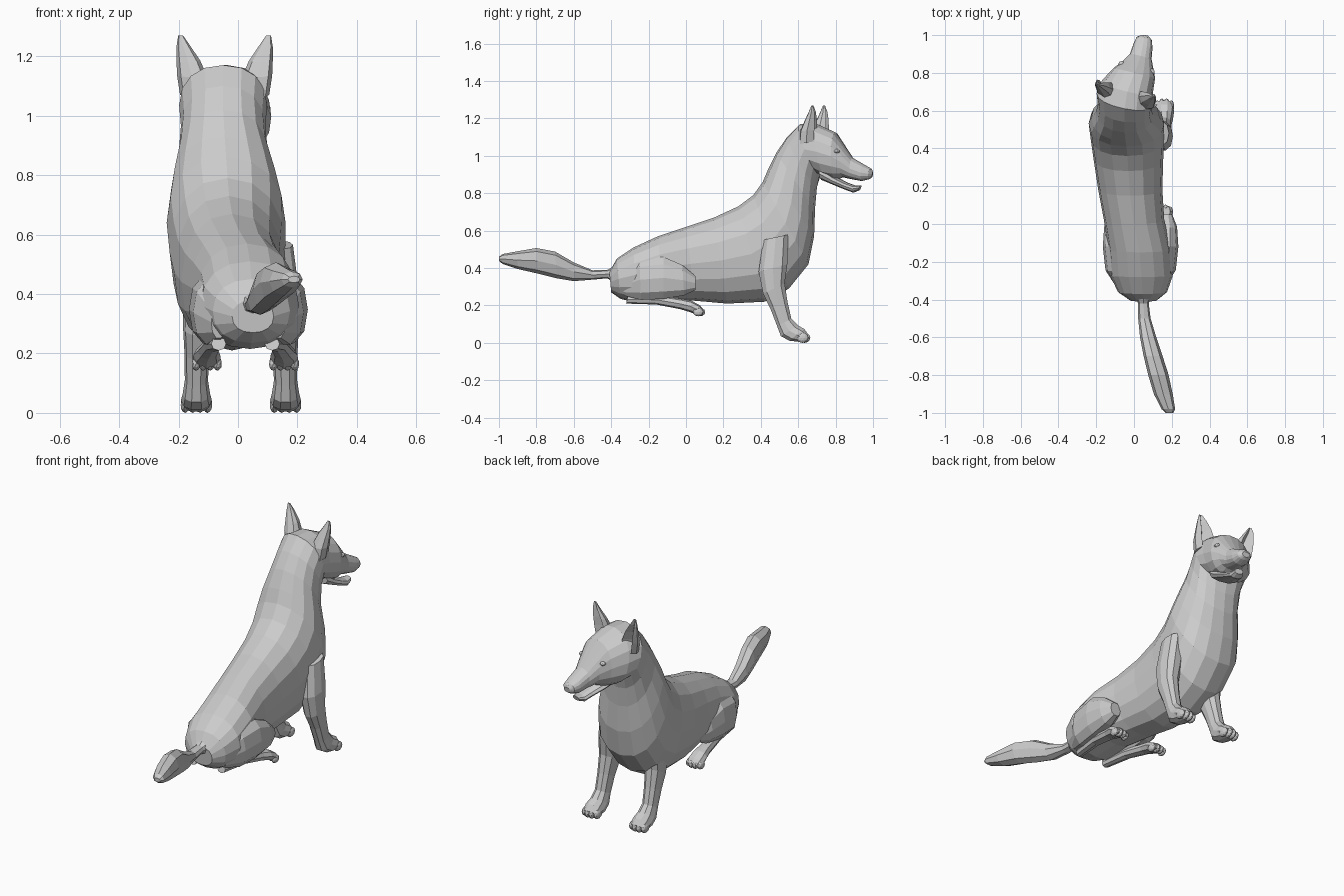
import bpy, bmesh, math
from mathutils import Vector, Matrix


def finish(name, bm):
    bmesh.ops.recalc_face_normals(bm, faces=bm.faces)
    me = bpy.data.meshes.new(name)
    bm.to_mesh(me)
    bm.free()
    ob = bpy.data.objects.new(name, me)
    bpy.context.collection.objects.link(ob)
    return ob


def loft(name, rows, sides=10, cx=0.0, side=1, dy=0.0, power=0.9, dent=0.0):
    """Skin rings given as (top y, top z, bottom y, bottom z, x, half width, yaw)."""
    bm = bmesh.new()
    rings = []
    for ty, tz, by, bz, x, hw, *yaw in rows:
        yaw = yaw[0] if yaw else 0
        mid = Vector((cx + side * x, (ty + by) / 2 + dy, (tz + bz) / 2))
        up = Vector((0, (ty - by) / 2, (tz - bz) / 2))
        ring = []
        for i in range(sides):
            a = 2 * math.pi * i / sides
            c, s = math.cos(a), math.sin(a)
            u = math.copysign(abs(c) ** power, c) * hw
            v = math.copysign(abs(s) ** power, s)
            if dent and s > 0.99:
                v -= dent
            ring.append(bm.verts.new(mid + up * v + Vector((u, -yaw * u, 0))))
        rings.append(ring)
    for r0, r1 in zip(rings, rings[1:]):
        for i in range(sides):
            j = (i + 1) % sides
            bm.faces.new((r0[i], r0[j], r1[j], r1[i]))
    bm.faces.new(rings[0])
    bm.faces.new(rings[-1][::-1])
    return finish(name, bm)


def blob(name, spots):
    """Faceted lumps given as (centre, size)."""
    bm = bmesh.new()
    for loc, size in spots:
        m = Matrix.Translation(loc) @ Matrix.Diagonal((*size, 1))
        bmesh.ops.create_icosphere(bm, subdivisions=2, radius=1, matrix=m)
    return finish(name, bm)


# Torso, neck and upper head in one skin, head turned slightly to +x
loft("body_and_head", [
    (-0.41, 0.38, -0.40, 0.27, 0.05, 0.07),
    (-0.37, 0.45, -0.35, 0.235, 0.045, 0.13),
    (-0.28, 0.51, -0.27, 0.215, 0.04, 0.165),
    (-0.15, 0.57, -0.12, 0.23, 0.03, 0.165),
    (0.00, 0.62, 0.05, 0.225, 0.00, 0.16),
    (0.15, 0.67, 0.22, 0.21, -0.02, 0.17),
    (0.28, 0.73, 0.42, 0.22, -0.03, 0.185),
    (0.36, 0.79, 0.55, 0.29, -0.035, 0.195),
    (0.41, 0.86, 0.655, 0.42, -0.04, 0.20),
    (0.44, 0.93, 0.685, 0.57, -0.045, 0.18),
    (0.485, 1.02, 0.69, 0.72, -0.05, 0.15, 0.05),
    (0.54, 1.10, 0.70, 0.83, -0.05, 0.142, 0.12),
    (0.61, 1.17, 0.715, 0.90, -0.05, 0.148, 0.2),
    (0.70, 1.17, 0.755, 0.875, -0.035, 0.135, 0.24),
    (0.80, 1.125, 0.80, 0.87, 0.002, 0.11, 0.24),
    (0.85, 1.05, 0.84, 0.885, 0.022, 0.08, 0.24),
    (0.89, 0.99, 0.885, 0.875, 0.036, 0.057, 0.24),
    (0.95, 0.955, 0.94, 0.865, 0.048, 0.05, 0.24),
    (0.985, 0.935, 0.98, 0.875, 0.054, 0.04, 0.2),
    (1.00, 0.915, 0.995, 0.885, 0.056, 0.02, 0.1),
], sides=16)

# Lower jaw
loft("lower_jaw", [
    (0.73, 0.94, 0.73, 0.87, -0.01, 0.08, 0.24),
    (0.80, 0.89, 0.79, 0.845, 0.01, 0.065, 0.24),
    (0.855, 0.86, 0.85, 0.82, 0.03, 0.048, 0.24),
    (0.90, 0.843, 0.895, 0.803, 0.04, 0.038, 0.24),
    (0.935, 0.843, 0.925, 0.815, 0.047, 0.024, 0.24),
])

# Nose pad and eyes
blob("nose", [((0.055, 0.978, 0.918), (0.024, 0.02, 0.018))])
blob("eyes", [((0.014 + s * 0.08, 0.825 - s * 0.02, 1.025), (0.016, 0.018, 0.012))
              for s in (-1, 1)])

for label, s in (("left", -1), ("right", 1)):
    # Pointed, hollow-fronted ears
    loft(label + "_ear", [
        (0.735, 1.08, 0.635, 1.06, 0.10, 0.05, 0.22),
        (0.738, 1.14, 0.64, 1.13, 0.11, 0.05, 0.22),
        (0.735, 1.19, 0.662, 1.18, 0.122, 0.04, 0.22),
        (0.727, 1.235, 0.685, 1.23, 0.138, 0.024, 0.22),
        (0.712, 1.27, 0.702, 1.27, 0.148, 0.008, 0.22),
    ], sides=8, cx=-0.045, side=s, dy=-s * 0.031, dent=1.3)

    # Front leg and paw (rings run from front edge to back edge)
    loft(label + "_front_leg", [
        (0.55, 0.58, 0.41, 0.55, 0.12, 0.055),
        (0.545, 0.42, 0.385, 0.38, 0.138, 0.058),
        (0.53, 0.32, 0.41, 0.26, 0.145, 0.05),
        (0.545, 0.22, 0.45, 0.18, 0.148, 0.042),
        (0.565, 0.13, 0.485, 0.09, 0.15, 0.039),
        (0.60, 0.095, 0.505, 0.035, 0.15, 0.046),
        (0.635, 0.075, 0.55, 0.01, 0.15, 0.052),
        (0.655, 0.045, 0.62, 0.003, 0.15, 0.046),
    ], cx=0.01, side=s)
    blob(label + "_front_toes", [
        ((0.01 + s * 0.15 + k * 0.025, 0.638 - abs(k) * 0.01, 0.027),
         (0.016, 0.032, 0.027)) for k in (-1.5, -0.5, 0.5, 1.5)])

    # Folded thigh
    loft(label + "_thigh", [
        (-0.35, 0.36, -0.33, 0.25, 0.10, 0.025),
        (-0.25, 0.45, -0.24, 0.225, 0.118, 0.068),
        (-0.12, 0.465, -0.12, 0.23, 0.13, 0.07),
        (-0.02, 0.42, -0.01, 0.25, 0.135, 0.058),
        (0.05, 0.36, 0.05, 0.28, 0.135, 0.033),
    ], cx=0.035, side=s)

    # Hind foot lying forward under the thigh
    loft(label + "_hind_foot", [
        (-0.31, 0.255, -0.32, 0.21, 0.09, 0.025),
        (-0.15, 0.255, -0.16, 0.205, 0.11, 0.03),
        (-0.02, 0.235, -0.03, 0.18, 0.125, 0.035),
        (0.03, 0.225, 0.02, 0.165, 0.13, 0.045),
        (0.075, 0.20, 0.065, 0.148, 0.13, 0.048),
        (0.095, 0.175, 0.09, 0.15, 0.13, 0.038),
    ], cx=0.025, side=s, sides=8)
    blob(label + "_hind_toes", [
        ((0.025 + s * 0.13 + k * 0.024, 0.08 - abs(k) * 0.01, 0.165),
         (0.015, 0.028, 0.023)) for k in (-1.5, -0.5, 0.5, 1.5)])

# Bushy tail, swinging to +x
loft("tail", [
    (-0.37, 0.42, -0.37, 0.31, 0.05, 0.05),
    (-0.42, 0.39, -0.42, 0.345, 0.05, 0.028),
    (-0.50, 0.388, -0.50, 0.338, 0.055, 0.033),
    (-0.60, 0.43, -0.60, 0.33, 0.075, 0.043),
    (-0.70, 0.488, -0.69, 0.345, 0.10, 0.05),
    (-0.80, 0.507, -0.79, 0.37, 0.128, 0.054),
    (-0.90, 0.49, -0.90, 0.395, 0.155, 0.05),
    (-0.98, 0.475, -0.98, 0.422, 0.182, 0.036),
    (-1.00, 0.46, -1.00, 0.438, 0.188, 0.02),
], sides=8)
